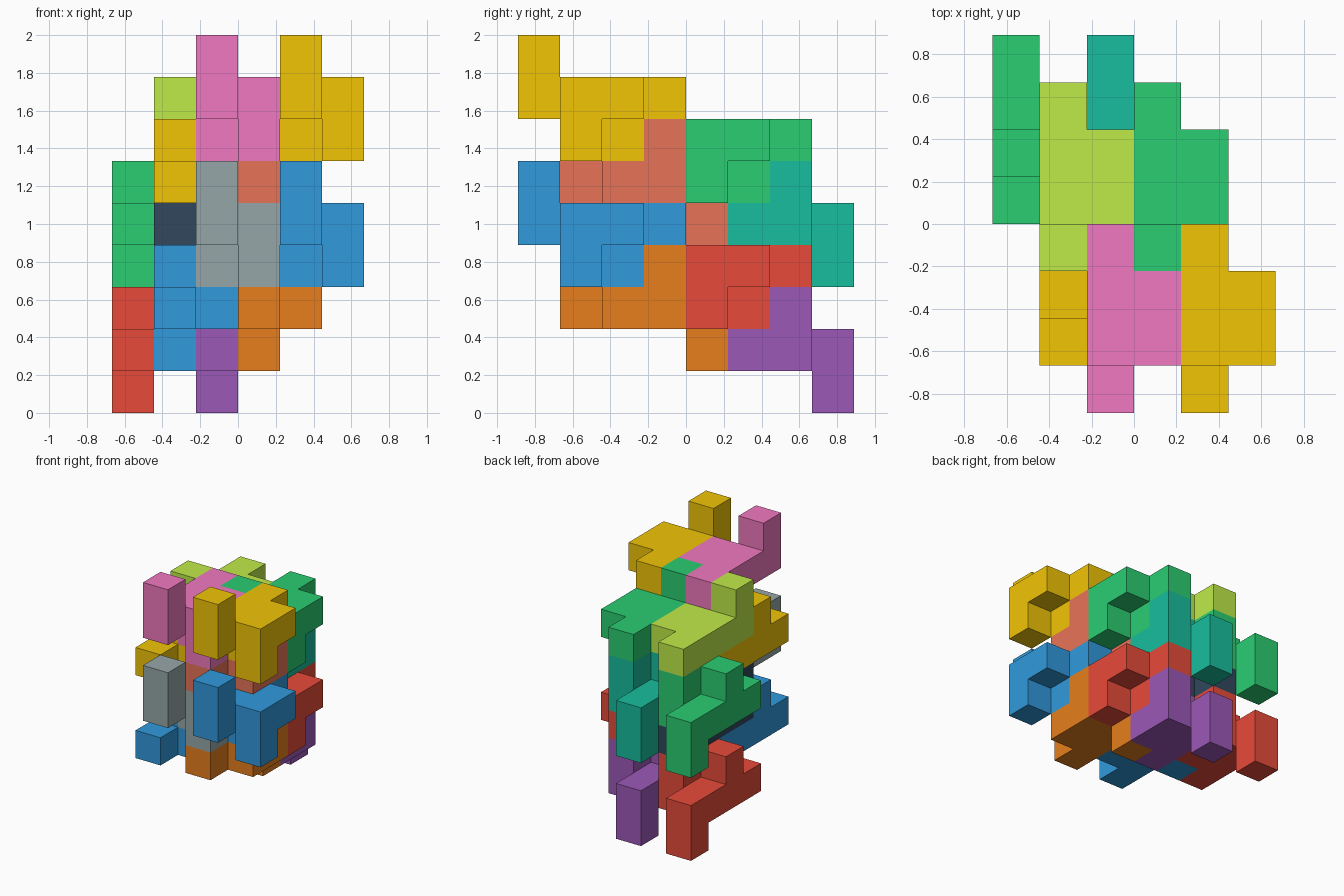
import bpy, bmesh
from mathutils import Vector

if "Cube" in bpy.data.objects:
    bpy.data.objects.remove(bpy.data.objects["Cube"])

U = 2 / 9  # edge of one cube; the whole block is 6 x 8 x 9 cubes

# Nine-cube puzzle piece: a bar of four, an end bump, a two-cube wing and two feet
PIECE = [(0, 0, 0), (0, 1, 0), (0, 2, 0), (0, 3, 0), (0, 0, 1),
         (1, 1, 0), (1, 2, 0), (1, 1, -1), (0, 2, -1)]
# The same piece turned half a turn about the x axis
TURNED = [(x, 3 - y, -z) for x, y, z in PIECE]

COLORS = {
    "gold": (241, 196, 15), "blue": (52, 152, 219), "green": (46, 204, 113),
    "red": (231, 76, 60), "pink": (240, 120, 190), "grey": (149, 165, 166),
    "lime": (190, 234, 74), "navy": (52, 73, 94), "coral": (231, 115, 88),
    "orange": (230, 126, 34), "teal": (30, 188, 156), "purple": (155, 89, 182),
}


def material(name):
    mat = bpy.data.materials.get(name)
    if not mat:
        mat = bpy.data.materials.new(name)
        mat.diffuse_color = [(c / 255) ** 2.2 for c in COLORS[name]] + [1]
        mat.use_nodes = True
        mat.node_tree.nodes["Principled BSDF"].inputs["Base Color"].default_value = mat.diffuse_color
    return mat


def add_piece(name, cells, origin, color):
    """Join cubes into one solid, keeping only its outer faces."""
    filled = {tuple(c) for c in cells}
    bm = bmesh.new()
    for cell in cells:
        for axis in range(3):
            for side in (-1, 1):
                n = Vector((0, 0, 0))
                n[axis] = side
                if tuple(int(v) for v in Vector(cell) + n) in filled:
                    continue
                u = Vector((0, 0, 0))
                u[(axis + 1) % 3] = 1
                w = n.cross(u)
                mid = Vector(cell) + Vector(origin) + n / 2
                corners = [(-u - w), (u - w), (u + w), (-u + w)]
                # cube (0,0,0) sits at the lower left front corner of the block
                bm.faces.new([bm.verts.new((mid + c / 2 + Vector((-2.5, -3.5, 0.5))) * U)
                              for c in corners])
    bmesh.ops.remove_doubles(bm, verts=bm.verts, dist=U / 100)
    bmesh.ops.dissolve_limit(bm, angle_limit=0.01, verts=bm.verts, edges=bm.edges)
    mesh = bpy.data.meshes.new(name)
    bm.to_mesh(mesh)
    bm.free()
    mesh.materials.append(material(color))
    obj = bpy.data.objects.new(name, mesh)
    bpy.context.collection.objects.link(obj)


# Colours by column (a), row (b): upper layer, lower layer
UPRIGHT = {(0, 0): ("gold", "blue"), (0, 1): ("green", "red"),
           (1, 0): ("pink", "grey"), (1, 1): ("lime", "navy")}
FLIPPED = {(0, 0): ("coral", "orange"), (0, 1): ("teal", "purple"),
           (1, 0): ("gold", "blue"), (1, 1): ("green", "red")}

# Interlocking 2 x 2 x 2 lattice of upright and turned pieces
for a in range(2):
    for b in range(2):
        for c in range(2):
            shift = Vector((-2 * a - b, 3 * b, -3 * c - b))
            tag = f"{('right', 'left')[a]}_{('front', 'back')[b]}_{('upper', 'lower')[c]}"
            add_piece("upright_piece_" + tag, PIECE,
                      Vector((4, 0, 7)) + shift, UPRIGHT[a, b][c])
            add_piece("turned_piece_" + tag, TURNED,
                      Vector((3, 1, 5)) + shift, FLIPPED[a, b][c])
